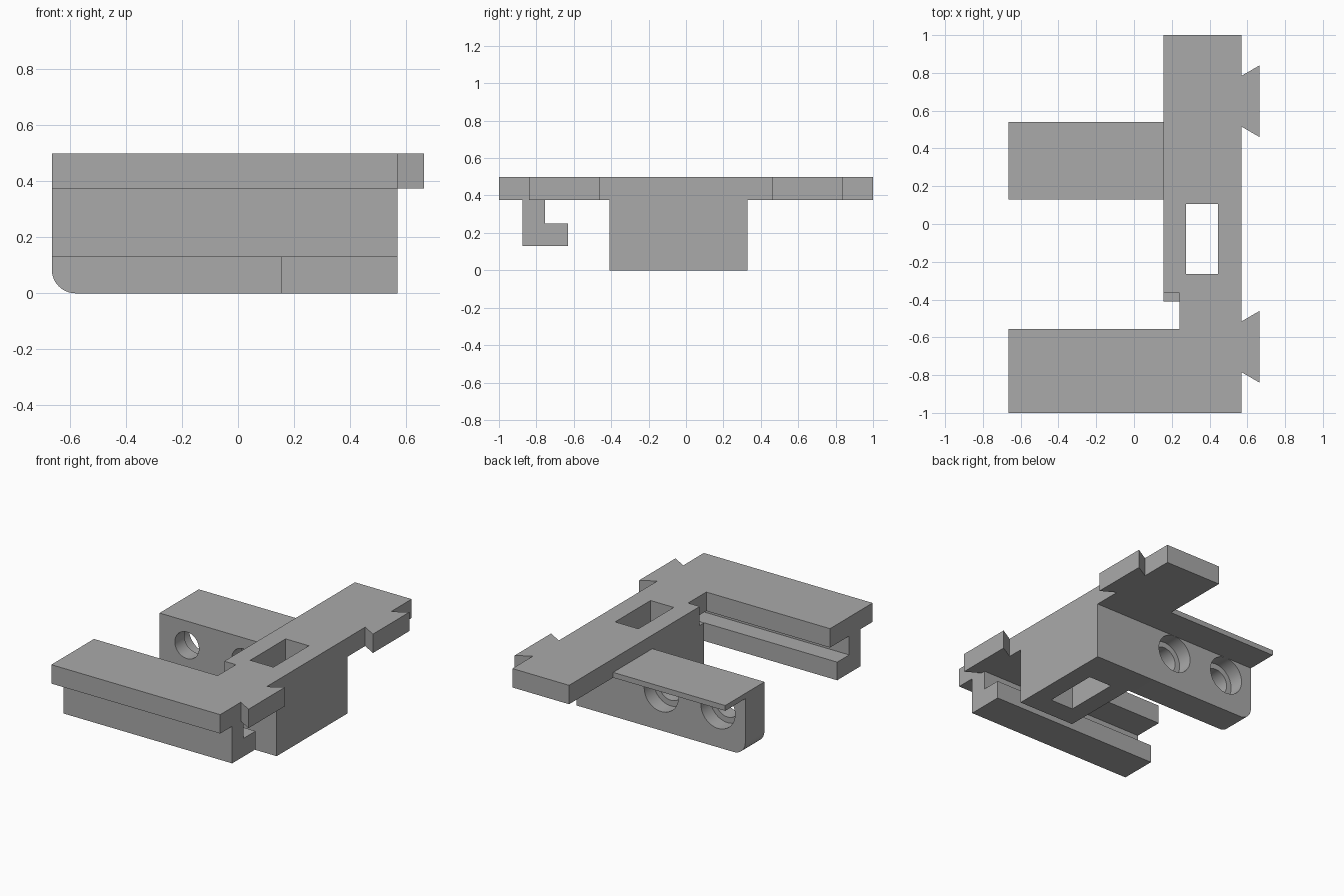
import bpy
import bmesh
import math
from mathutils import Matrix, Vector

cube = bpy.data.objects.get("Cube")
if cube:
    bpy.data.objects.remove(cube, do_unlink=True)

grey = bpy.data.materials.new("plain grey")
grey.use_nodes = True
colour = (0.4, 0.4, 0.4, 1)
grey.diffuse_color = colour
grey.node_tree.nodes["Principled BSDF"].inputs["Base Color"].default_value = colour


def make_object(name, bm):
    bmesh.ops.recalc_face_normals(bm, faces=bm.faces)
    mesh = bpy.data.meshes.new(name)
    bm.to_mesh(mesh)
    bm.free()
    mesh.materials.append(grey)
    obj = bpy.data.objects.new(name, mesh)
    bpy.context.collection.objects.link(obj)
    return obj


def prism(name, points, direction):
    """Extrude a flat outline of 3D points along a direction."""
    bm = bmesh.new()
    face = bm.faces.new([bm.verts.new(p) for p in points])
    result = bmesh.ops.extrude_face_region(bm, geom=[face], use_keep_orig=True)
    moved = [v for v in result["geom"] if isinstance(v, bmesh.types.BMVert)]
    bmesh.ops.translate(bm, verts=moved, vec=Vector(direction))
    return make_object(name, bm)


def box(name, x0, x1, y0, y1, z0, z1):
    outline = [(x0, y0, z0), (x1, y0, z0), (x1, y1, z0), (x0, y1, z0)]
    return prism(name, outline, (0, 0, z1 - z0))


def drill(name, x, y0, y1, z, radius):
    """Round cutter lying along y."""
    bm = bmesh.new()
    place = Matrix.Translation((x, (y0 + y1) / 2, z)) @ Matrix.Rotation(math.pi / 2, 4, "X")
    bmesh.ops.create_cone(bm, cap_ends=True, segments=48, radius1=radius,
                          radius2=radius, depth=y1 - y0, matrix=place)
    return make_object(name, bm)


def cut(target, cutter):
    cutter.hide_render = True
    mod = target.modifiers.new("cut", "BOOLEAN")
    mod.operation = "DIFFERENCE"
    mod.solver = "EXACT"
    mod.object = cutter
    bpy.context.view_layer.objects.active = target
    bpy.ops.object.modifier_apply(modifier=mod.name)
    bpy.data.objects.remove(cutter, do_unlink=True)


LEFT, RIGHT, INNER = -0.665, 0.57, 0.155
TOP, UNDER = 0.5, 0.375

# Top plate: long bar, front arm, corner notch and two dovetails
outline = [(LEFT, -1), (RIGHT, -1)]
for centre in (-0.65, 0.65):
    outline += [(RIGHT, centre - 0.135), (0.665, centre - 0.19),
                (0.665, centre + 0.19), (RIGHT, centre + 0.135)]
outline += [(RIGHT, 1), (INNER, 1), (INNER, -0.365), (0.24, -0.365),
            (0.24, -0.555), (LEFT, -0.555)]
plate = prism("top_plate", [(x, y, UNDER) for x, y in outline], (0, 0, TOP - UNDER))

# Centre block below the plate, with a slot through both
block = box("centre_block", INNER, RIGHT, -0.41, 0.33, 0, UNDER)
for part in (plate, block):
    cut(part, box("slot_cutter", 0.275, 0.445, -0.265, 0.105, -0.1, 0.6))

# Hooked rail under the front arm
rail = [(-0.875, UNDER), (-0.875, 0.13), (-0.63, 0.13), (-0.63, 0.25),
        (-0.755, 0.25), (-0.755, UNDER)]
prism("hooked_rail", [(LEFT, y, z) for y, z in rail], (RIGHT - LEFT, 0, 0))

# Rear wall with a rounded lower corner and two stepped screw holes
radius = 0.085
wall = [(INNER, 0), (INNER, UNDER), (LEFT, UNDER)]
for i in range(13):
    a = math.pi + i / 12 * math.pi / 2
    wall.append((LEFT + radius + radius * math.cos(a), radius + radius * math.sin(a)))
rear_wall = prism("rear_wall", [(x, 0.13, z) for x, z in wall], (0, 0.2, 0))
for x in (-0.465, -0.05):
    cut(rear_wall, drill("hole_cutter", x, 0.05, 0.4, 0.25, 0.088))
    cut(rear_wall, drill("counterbore_cutter", x, 0.23, 0.4, 0.25, 0.125))

# Thin shelf overhanging the rear wall
box("rear_shelf", LEFT, INNER, 0.13, 0.54, UNDER, 0.41)

# Smooth the curved surfaces, keep hard edges crisp
bpy.ops.object.select_all(action="DESELECT")
rear_wall.select_set(True)
bpy.context.view_layer.objects.active = rear_wall
bpy.ops.object.shade_smooth_by_angle(angle=math.radians(30))
